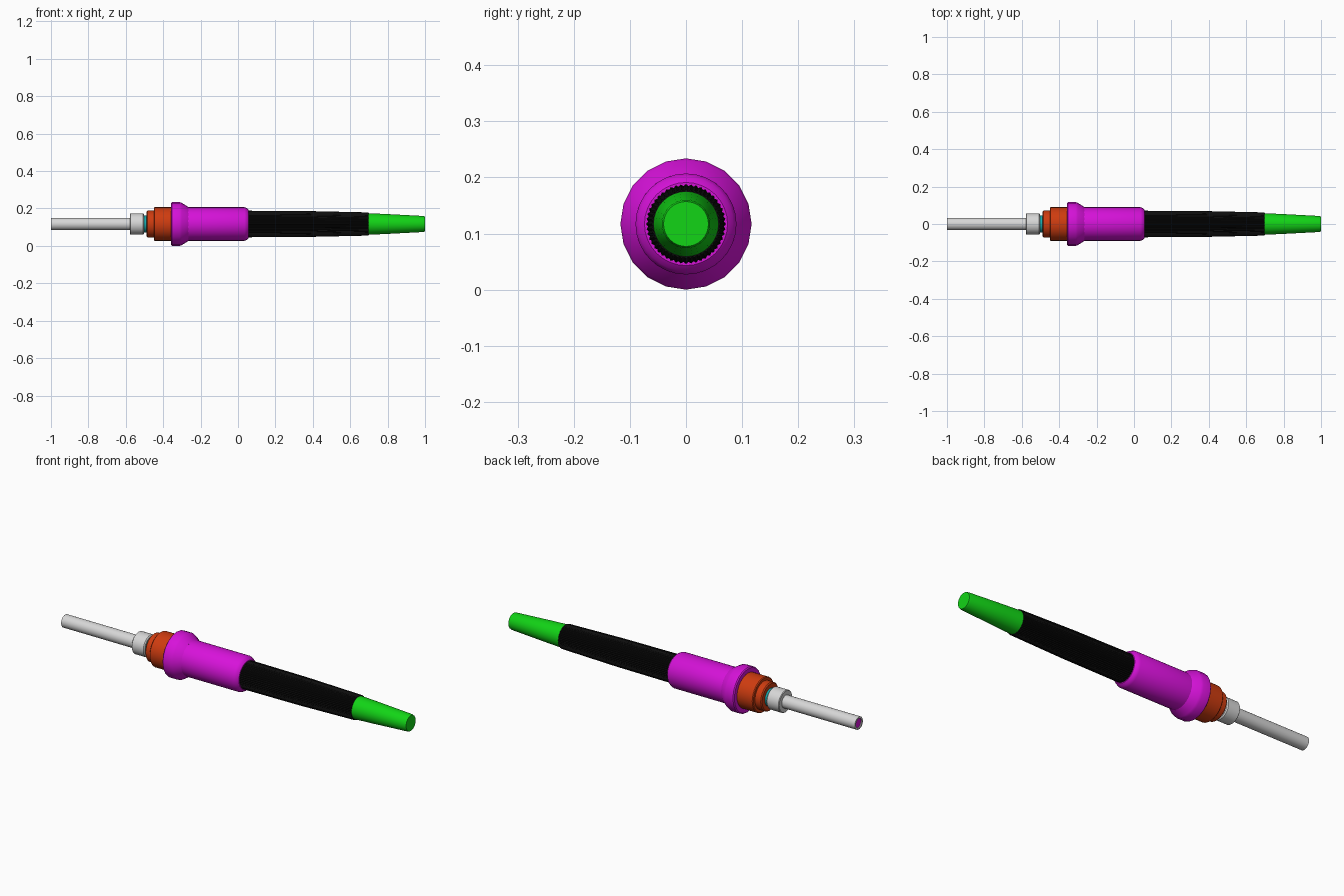
import bpy, bmesh, math

cube = bpy.data.objects.get("Cube")
if cube:
    bpy.data.objects.remove(cube, do_unlink=True)

AXIS_Z = 0.117  # height of the long axis


def material(name, rgb):
    m = bpy.data.materials.new(name)
    m.use_nodes = True
    colour = (*rgb, 1.0)
    m.diffuse_color = colour
    m.node_tree.nodes["Principled BSDF"].inputs["Base Color"].default_value = colour
    return m


magenta = material("magenta", (0.68, 0.006, 0.70))
green = material("green", (0.006, 0.66, 0.008))
orange = material("orange", (0.62, 0.045, 0.005))
black = material("black", (0.004, 0.004, 0.004))
white = material("light_grey", (0.68, 0.68, 0.68))
teal = material("teal", (0.01, 0.40, 0.42))


def lathe(name, profile, mat, sides=32, groove=0.0):
    """Turn (x, radius) points about the long axis; groove sinks every other rib."""
    bm = bmesh.new()
    rings = []
    for x, r in profile:
        ring = []
        for i in range(sides):
            a = 2 * math.pi * i / sides
            rr = r - groove * (i % 2)
            ring.append(bm.verts.new((x, rr * math.sin(a), AXIS_Z + rr * math.cos(a))))
        rings.append(ring)
    for a, b in zip(rings, rings[1:]):
        for i in range(sides):
            j = (i + 1) % sides
            bm.faces.new((a[i], a[j], b[j], b[i]))
    bm.faces.new(rings[0])
    bm.faces.new(rings[-1])
    bmesh.ops.recalc_face_normals(bm, faces=bm.faces)
    mesh = bpy.data.meshes.new(name)
    bm.to_mesh(mesh)
    bm.free()
    mesh.materials.append(mat)
    obj = bpy.data.objects.new(name, mesh)
    bpy.context.collection.objects.link(obj)
    bpy.ops.object.select_all(action="DESELECT")
    obj.select_set(True)
    bpy.context.view_layer.objects.active = obj
    bpy.ops.object.shade_smooth_by_angle(angle=math.radians(30))
    return obj


# Thin rear tube with a shallow bore and coloured core
lathe("rear_tube", [(-0.98, 0.024), (-1.0, 0.024), (-1.0, 0.033), (-0.57, 0.033)], white)
lathe("tube_core", [(-0.995, 0.024), (-0.97, 0.024)], magenta)

# Stepped connector
lathe("collar", [(-0.577, 0.054), (-0.574, 0.057), (-0.508, 0.057), (-0.503, 0.052)], white)
lathe("seal_ring", [(-0.51, 0.046), (-0.48, 0.046)], teal)
lathe("small_nut", [(-0.488, 0.068), (-0.483, 0.073), (-0.44, 0.073)], orange)
lathe("large_nut", [(-0.45, 0.086), (-0.446, 0.090), (-0.35, 0.090)], orange)

# Flange and sleeve
lathe("flange", [(-0.358, 0.112), (-0.353, 0.117), (-0.312, 0.117),
                 (-0.300, 0.113), (-0.265, 0.090)], magenta, sides=20)
lathe("sleeve", [(-0.28, 0.090), (0.035, 0.090), (0.048, 0.084), (0.057, 0.074)], magenta)

# Ribbed tapering grip
lathe("grip", [(0.05, 0.071), (0.38, 0.069), (0.697, 0.062)], black, sides=96, groove=0.003)

# Tapered tip
lathe("tip", [(0.69, 0.058), (0.80, 0.053), (0.99, 0.043), (1.0, 0.040)], green)
